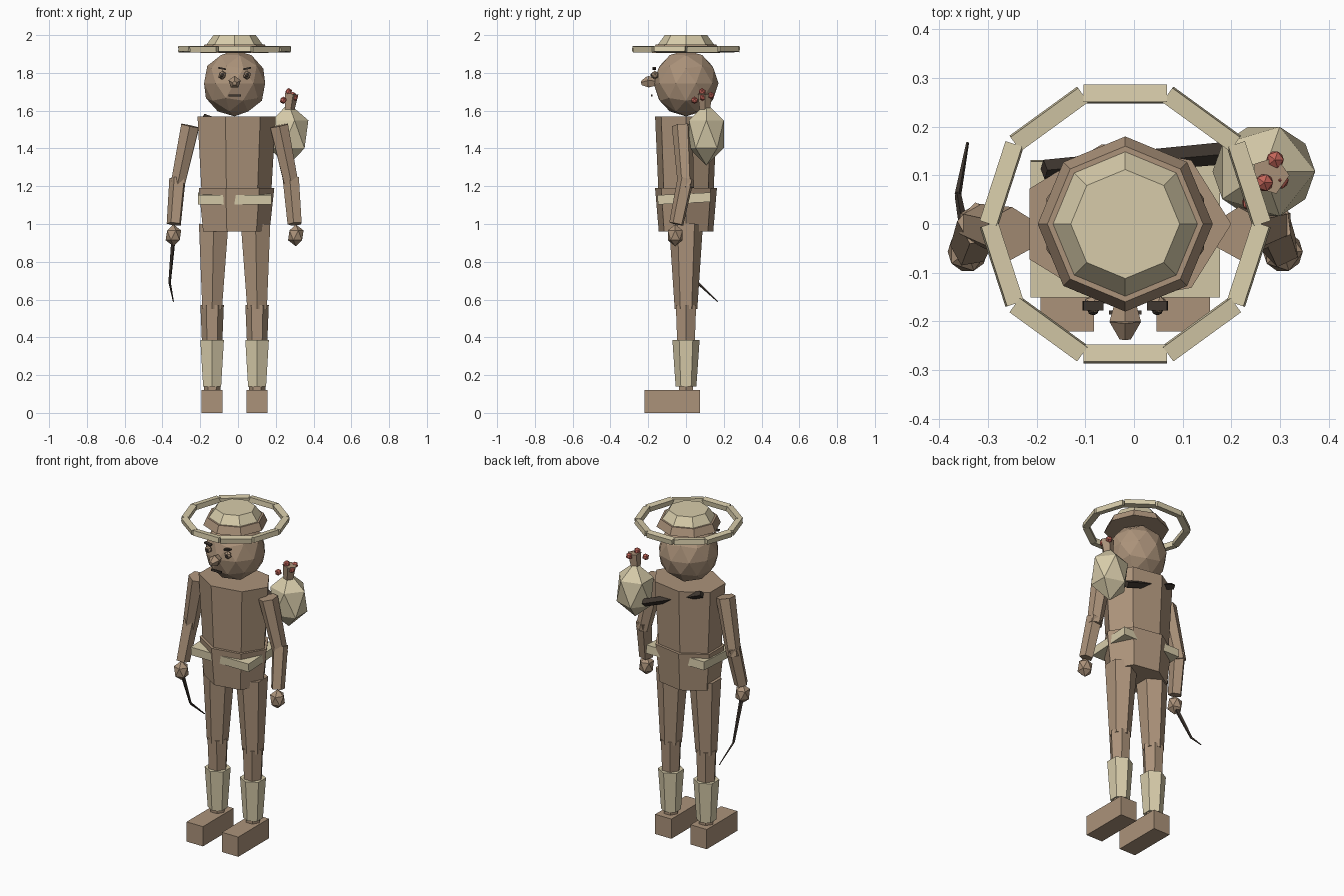
import bpy, bmesh, math
from mathutils import Vector, Matrix

cube = bpy.data.objects.get("Cube")
if cube:
    bpy.data.objects.remove(cube, do_unlink=True)

CX = -0.018  # body axis


def material(name, r, g, b):
    m = bpy.data.materials.new(name)
    m.use_nodes = True
    m.diffuse_color = (r, g, b, 1)
    m.node_tree.nodes["Principled BSDF"].inputs["Base Color"].default_value = (r, g, b, 1)
    return m


BROWN = material("warm_brown", 0.41, 0.29, 0.195)
CREAM = material("pale_straw", 0.68, 0.60, 0.40)
RED = material("berry_red", 0.55, 0.13, 0.10)
DARK = material("dark_wood", 0.05, 0.038, 0.03)


def finish(name, bm, mat):
    bmesh.ops.recalc_face_normals(bm, faces=bm.faces)
    mesh = bpy.data.meshes.new(name)
    bm.to_mesh(mesh)
    bm.free()
    mesh.materials.append(mat)
    ob = bpy.data.objects.new(name, mesh)
    bpy.context.collection.objects.link(ob)
    return ob


def taper(name, p0, p1, r0, r1, sides, mat, turn=0, squash=1):
    """Closed tapered prism between two points."""
    p0, p1 = Vector(p0), Vector(p1)
    spin = Vector((0, 0, 1)).rotation_difference(p1 - p0)
    bm = bmesh.new()
    rings = []
    for p, r in ((p0, r0), (p1, r1)):
        ring = []
        for i in range(sides):
            a = math.radians(turn) + math.tau * i / sides
            ring.append(bm.verts.new(p + spin @ Vector((r * math.cos(a), r * squash * math.sin(a), 0))))
        rings.append(ring)
        bm.faces.new(ring)
    for i in range(sides):
        j = (i + 1) % sides
        bm.faces.new((rings[0][i], rings[0][j], rings[1][j], rings[1][i]))
    return finish(name, bm, mat)


def ball(name, centre, size, detail, mat):
    bm = bmesh.new()
    place = Matrix.Translation(centre) @ Matrix.Diagonal((*size, 1))
    bmesh.ops.create_icosphere(bm, subdivisions=detail, radius=1, matrix=place)
    return finish(name, bm, mat)


def box(name, centre, size, mat, rot=Matrix.Identity(4)):
    bm = bmesh.new()
    place = Matrix.Translation(centre) @ rot @ Matrix.Diagonal((*size, 1))
    bmesh.ops.create_cube(bm, size=1, matrix=place)
    return finish(name, bm, mat)


# Body
taper("torso", (CX, 0, 1.18), (CX, 0, 1.57), 0.195, 0.218, 7, BROWN, squash=0.77)
taper("hips", (CX, 0, 0.96), (CX, 0, 1.19), 0.185, 0.21, 7, BROWN, squash=0.8)
box("belt", (CX, -0.01, 1.135), (0.39, 0.28, 0.05), CREAM, Matrix.Rotation(0.05, 4, 'X'))

# Legs
for side, s in (("right", -1), ("left", 1)):
    x = CX + 0.119 * s
    taper(side + "_thigh", (x, 0, 0.55), (x - 0.008 * s, 0, 1.0), 0.06, 0.09, 6, BROWN, 30)
    taper(side + "_shin", (x, 0, 0.11), (x, 0, 0.57), 0.043, 0.062, 6, BROWN)
    taper(side + "_cuff", (x, 0, 0.14), (x, 0, 0.385), 0.055, 0.072, 6, CREAM, 30)
    box(side + "_foot", (x, -0.073, 0.06), (0.11, 0.295, 0.12), BROWN)

# Arms
for side, s in (("right", -1), ("left", 1)):
    elbow = (CX + 0.305 * s, 0, 1.19)
    wrist = (CX + 0.32 * s, -0.05, 1.0)
    taper(side + "_upper_arm", (CX + 0.235 * s, -0.02, 1.52), elbow, 0.055, 0.042, 6, BROWN)
    taper(side + "_forearm", (CX + 0.3 * s, 0, 1.24), wrist, 0.046, 0.04, 5, BROWN)
    ball(side + "_hand", (CX + 0.324 * s, -0.057, 0.94), (0.046, 0.046, 0.058), 1, BROWN)

# Head and face
ball("head", (CX, 0, 1.745), (0.17, 0.172, 0.175), 2, BROWN)
taper("nose_base", (CX, -0.16, 1.75), (CX, -0.2, 1.75), 0.022, 0.034, 5, BROWN, 90)
taper("nose_tip", (CX, -0.2, 1.75), (CX, -0.237, 1.745), 0.034, 0.012, 5, BROWN, 90)
box("mouth", (CX, -0.182, 1.68), (0.066, 0.009, 0.012), DARK)
for side, s in (("right", -1), ("left", 1)):
    x = CX + 0.066 * s
    ball(side + "_eye", (x, -0.165, 1.788), (0.022, 0.02, 0.024), 1, BROWN)
    ball(side + "_pupil", (x, -0.18, 1.788), (0.012, 0.008, 0.012), 1, DARK)
    box(side + "_brow", (x, -0.168, 1.823), (0.042, 0.02, 0.009), DARK,
        Matrix.Rotation(-0.2 * s, 4, 'Y'))

# Hat: band, crown and an open ring of planks
taper("hat_band", (CX, 0, 1.905), (CX, 0, 1.95), 0.18, 0.16, 8, BROWN)
taper("hat_crown", (CX, 0, 1.945), (CX, 0, 2.0), 0.152, 0.112, 8, CREAM)
for i in range(10):
    a = math.tau * (i + 0.5) / 10
    turn = Matrix.Rotation(a, 4, 'Z') @ Matrix.Rotation(0.12 * (-1) ** i, 4, 'Y')
    box(f"brim_plank_{i + 1}", (CX + 0.267 * math.cos(a), 0.267 * math.sin(a), 1.926),
        (0.036, 0.172, 0.03), CREAM, turn)

# Bundle on its stick, with berries
ball("bundle", (0.267, 0.108, 1.475), (0.118, 0.108, 0.165), 1, CREAM)
taper("bundle_knot", (0.27, 0.1, 1.6), (0.28, 0.1, 1.69), 0.028, 0.04, 5, BROWN)
for i, spot in enumerate(((0.29, 0.132, 1.68), (0.268, 0.085, 1.7),
                          (0.24, 0.045, 1.655), (0.3, 0.09, 1.67))):
    ball(f"berry_{i + 1}", spot, (0.02, 0.02, 0.02), 1, RED)
taper("bundle_stick", (0.18, 0.145, 1.43), (-0.185, 0.112, 1.565), 0.023, 0.02, 4, DARK)

# Bent switch held in the right hand
taper("switch_upper", (-0.342, -0.05, 0.92), (-0.362, 0.06, 0.69), 0.012, 0.007, 4, DARK)
taper("switch_tip", (-0.362, 0.06, 0.69), (-0.342, 0.167, 0.59), 0.007, 0.003, 4, DARK)
